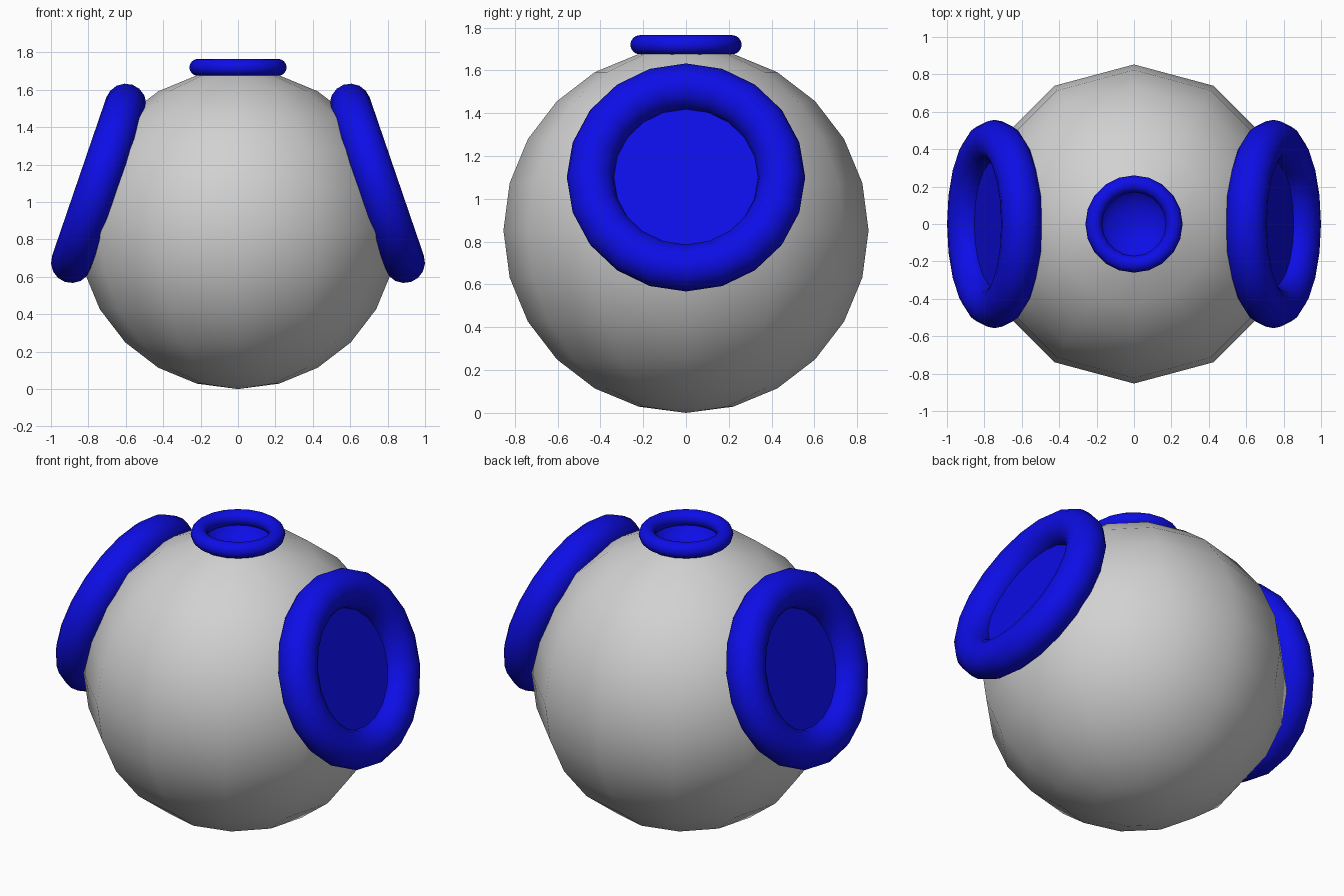
import bpy, bmesh, math
from mathutils import Vector, Matrix

cube = bpy.data.objects.get("Cube")
if cube:
    bpy.data.objects.remove(cube, do_unlink=True)


def material(name, color):
    mat = bpy.data.materials.new(name)
    mat.use_nodes = True
    mat.diffuse_color = color
    mat.node_tree.nodes["Principled BSDF"].inputs["Base Color"].default_value = color
    return mat


GREY = material("light grey", (0.64, 0.64, 0.64, 1))
BLUE = material("bright blue", (0.004, 0.004, 0.8, 1))

R = 0.853                                # body radius
CENTER = Vector((0, 0, R))
RIM_Z = R + R * math.cos(math.pi / 12)   # top opening height
TILT = math.radians(18.9)                # upward tilt of the side ports
PORT = Vector((0.745, 0, 1.10))


def finish(bm, name, mat, matrix=Matrix(), smooth=True):
    mesh = bpy.data.meshes.new(name)
    bmesh.ops.recalc_face_normals(bm, faces=bm.faces)
    bm.to_mesh(mesh)
    bm.free()
    mesh.materials.append(mat)
    for p in mesh.polygons:
        p.use_smooth = smooth
    obj = bpy.data.objects.new(name, mesh)
    obj.matrix_world = matrix
    bpy.context.collection.objects.link(obj)
    return obj


def ring(name, major, minor, matrix, sides=20):
    bpy.ops.mesh.primitive_torus_add(major_radius=major, minor_radius=minor,
                                     major_segments=sides, minor_segments=16)
    obj = bpy.context.object
    obj.name = name
    obj.matrix_world = matrix
    obj.data.materials.append(BLUE)
    bpy.ops.object.shade_smooth()


# Body sphere, opened at the top and at both side ports
bm = bmesh.new()
bmesh.ops.create_uvsphere(bm, u_segments=12, v_segments=12, radius=R,
                          matrix=Matrix.Translation(CENTER))
cuts = [(Vector((0, 0, RIM_Z - 0.001)), Vector((0, 0, 1)))]
for s in (-1, 1):
    cuts.append((Vector((s * PORT.x, 0, PORT.z)),
                 Vector((s * math.cos(TILT), 0, math.sin(TILT)))))
for point, normal in cuts:
    bmesh.ops.bisect_plane(bm, geom=bm.verts[:] + bm.edges[:] + bm.faces[:],
                           plane_co=point, plane_no=normal, clear_outer=True)
finish(bm, "body", GREY)

# Side ports: a thick ring around a flat panel
for s, side in ((1, "left"), (-1, "right")):
    matrix = (Matrix.Translation((s * PORT.x, 0, PORT.z))
              @ Matrix.Rotation(s * (math.pi / 2 - TILT), 4, "Y"))
    ring(side + "_port_ring", 0.447, 0.11, matrix)
    bm = bmesh.new()
    bmesh.ops.create_circle(bm, cap_ends=True, segments=20, radius=0.44)
    finish(bm, side + "_port_panel", BLUE, matrix, smooth=False)

# Top opening: a thin ring around a shallow bowl
top = Matrix.Translation((0, 0, 1.72))
ring("top_ring", 0.215, 0.045, top)
bm = bmesh.new()
bmesh.ops.create_uvsphere(bm, u_segments=20, v_segments=12, radius=0.2)
bmesh.ops.bisect_plane(bm, geom=bm.verts[:] + bm.edges[:] + bm.faces[:],
                       plane_co=(0, 0, 0), plane_no=(0, 0, 1), clear_outer=True)
bmesh.ops.scale(bm, vec=(1, 1, 0.6), verts=bm.verts)
bowl = finish(bm, "top_bowl", BLUE, top)
bowl.data.flip_normals()
